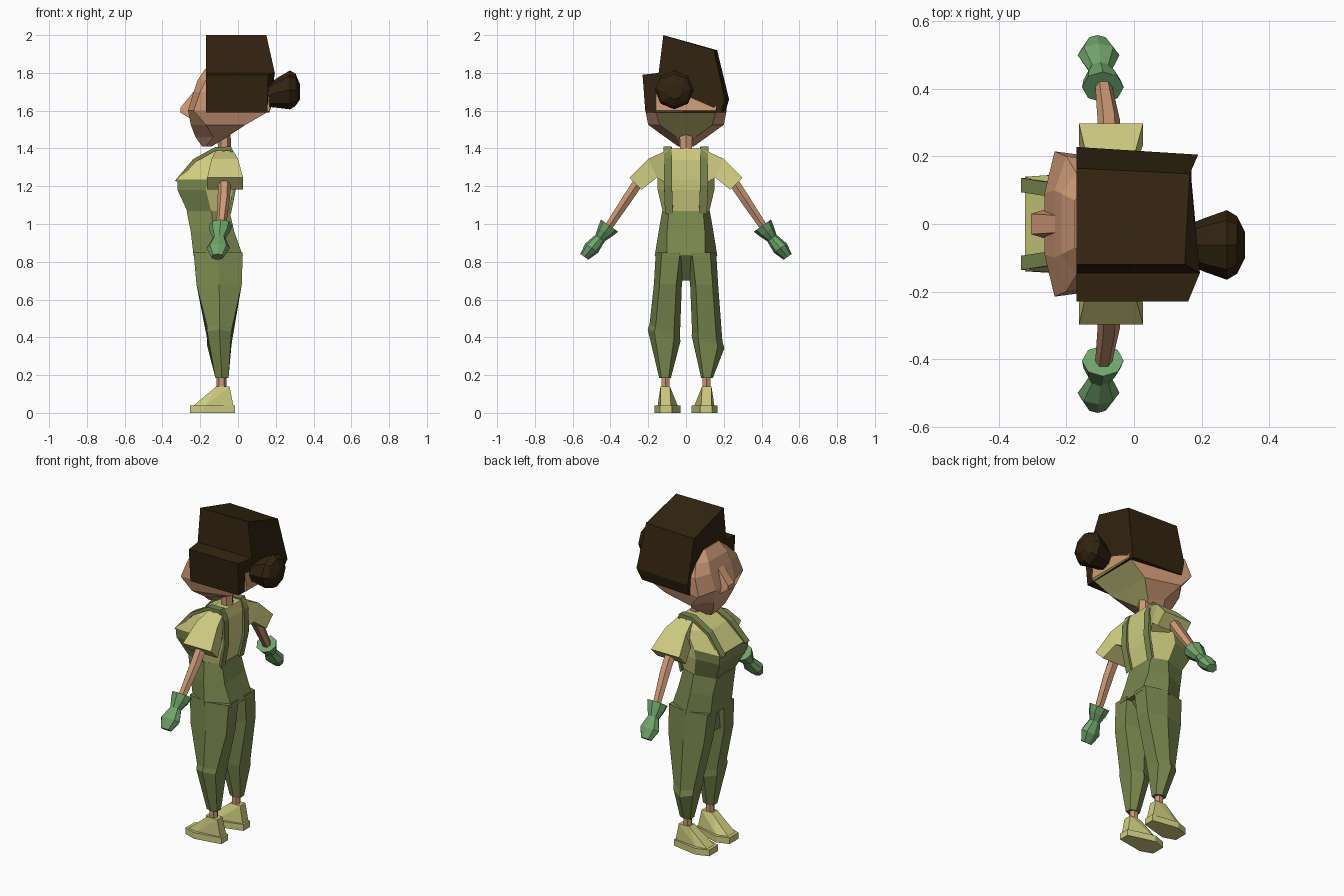
import bpy, bmesh, math
from mathutils import Vector

if "Cube" in bpy.data.objects:
    bpy.data.objects.remove(bpy.data.objects["Cube"])


def mat(name, r, g, b):
    def lin(c):
        c /= 255
        return c / 12.92 if c <= 0.04045 else ((c + 0.055) / 1.055) ** 2.4
    m = bpy.data.materials.new(name)
    m.diffuse_color = (lin(r), lin(g), lin(b), 1)
    m.use_nodes = True
    m.node_tree.nodes["Principled BSDF"].inputs["Base Color"].default_value = m.diffuse_color
    return m


SKIN = mat("skin", 205, 153, 118)
HAIR = mat("dark brown hair", 50, 35, 16)
SHIRT = mat("pale yellow cloth", 207, 204, 128)
GREEN = mat("olive green cloth", 122, 134, 78)
GLOVE = mat("glove green", 112, 163, 107)


def finish(name, bm, mats):
    bmesh.ops.recalc_face_normals(bm, faces=bm.faces[:])
    me = bpy.data.meshes.new(name)
    bm.to_mesh(me)
    bm.free()
    for m in mats:
        me.materials.append(m)
    ob = bpy.data.objects.new(name, me)
    bpy.context.collection.objects.link(ob)
    return ob


def loft(name, rings, *mats, rule=None):
    """Skin a list of point rings; rule(row, side) picks the material."""
    bm = bmesh.new()
    vs = [[bm.verts.new(p) for p in r] for r in rings]
    n = len(rings[0])
    for r in range(len(vs) - 1):
        for i in range(n):
            j = (i + 1) % n
            f = bm.faces.new((vs[r][i], vs[r][j], vs[r + 1][j], vs[r + 1][i]))
            if rule:
                f.material_index = rule(r, i)
    bm.faces.new(vs[0])
    bm.faces.new(vs[-1])
    return finish(name, bm, mats)


def hull(name, pts, m):
    bm = bmesh.new()
    for p in pts:
        bm.verts.new(p)
    res = bmesh.ops.convex_hull(bm, input=bm.verts[:])
    bmesh.ops.delete(bm, geom=[v for v in bm.verts if not v.link_faces], context='VERTS')
    return finish(name, bm, [m])


def ring6(z, xf, wf, xm, wm, xb, wb, yc=0, tilt=0):
    """Six-sided section: front edge, side corners, back edge (sides 2 = back, 5 = front)."""
    pts = [(xf, -wf), (xm, -wm), (xb, -wb), (xb, wb), (xm, wm), (xf, wf)]
    return [(x, yc + y, z - tilt * y) for x, y in pts]


def tube(name, rows, axis, m, n=6):
    """Rows of centre x, y, z and half sizes along x and across."""
    u = Vector((1, 0, 0))
    v = Vector(axis).normalized().cross(u)
    rings = []
    for x, y, z, ru, rv in rows:
        rings.append([Vector((x, y, z)) + u * ru * math.cos(k * math.tau / n)
                      + v * rv * math.sin(k * math.tau / n) for k in range(n)])
    return loft(name, rings, m)


# head, with a pale cloth patch under the back of the hair
head_rows = [
    (1.41, -.19, .03, -.17, .04, -.14, .03),
    (1.46, -.225, .06, -.13, .11, -.06, .05),
    (1.525, -.25, .09, -.17, .20, .04, .14),
    (1.60, -.265, .09, -.235, .215, .17, .16),
    (1.70, -.235, .10, -.20, .20, .16, .16),
    (1.76, -.215, .09, -.17, .15, .14, .14),
    (1.82, -.175, .07, -.15, .09, .10, .08)]
loft("head", [ring6(*r) for r in head_rows], SKIN, SHIRT,
     rule=lambda r, i: int(i == 2 and r in (1, 2)))
hull("nose", [(-.305, y, z) for y in (-.03, .03) for z in (1.59, 1.615)]
     + [(-.24, y * .05, 1.55) for y in (-1, 1)]
     + [(-.22, y * .025, 1.72) for y in (-1, 1)], SKIN)
tube("neck", [(-.07, 0, 1.36, .035, .035), (-.075, 0, 1.50, .035, .04)], (0, 0, 1), SKIN)

# hair block: lopsided side-to-side profile pulled from the hairline to the back
hair = [(-.215, 1.59, .155), (-.23, 1.79, .16), (-.145, 1.80, .195), (-.12, 2.0, .15),
        (.165, 1.92, .165), (.228, 1.66, .19), (.208, 1.59, .165)]
loft("hair", [[(-.17, y, z) for y, z, x in hair],
              [(x, y * (.9 if y > 0 else 1), z) for y, z, x in hair]], HAIR)

# bun: turned about the x axis
loft("hair_bun", [[(x, -.062 + r * math.cos(k * math.tau / 8), z + r * math.sin(k * math.tau / 8))
                   for k in range(8)]
                  for x, r, z in [(.16, .06, 1.68), (.21, .08, 1.695), (.275, .103, 1.71),
                                  (.305, .085, 1.71), (.328, .04, 1.70)]], HAIR)

# torso: shirt with the bib coloured on the lower front
torso_rows = [
    (1.06, -.265, .09, -.14, .122, -.05, .09),
    (1.18, -.32, .135, -.17, .15, -.025, .11),
    (1.235, -.322, .14, -.16, .15, -.02, .11),
    (1.34, -.22, .10, -.10, .14, -.02, .10),
    (1.40, -.115, .08, -.08, .11, -.035, .08)]
loft("shirt", [ring6(*r) for r in torso_rows], SHIRT, GREEN,
     rule=lambda r, i: int(r < 2 and i in (0, 4, 5)))

# trousers: hips, crotch and two legs whose knees lean the same way
hip_rows = [(1.07, -.272, .09, -.14, .126, -.045, .09),
            (.96, -.25, .10, -.13, .145, -.02, .10),
            (.83, -.235, .10, -.11, .166, .026, .10)]
loft("trouser_hips", [ring6(*r) for r in hip_rows], GREEN)
hull("trouser_crotch", [(x, y, z) for x in (-.2, -.1) for y in (-.05, .05) for z in (.70, .84)]
     + [(0, -.05, .84), (0, .05, .84)], GREEN)

strap_path = [(-.325, .115, 1.225), (-.232, .10, 1.335), (-.12, .095, 1.398), (-.04, .098, 1.400),
              (-.016, .095, 1.34), (-.016, .095, 1.20), (-.044, .09, 1.06)]

for s, side in ((1, "left"), (-1, "right")):
    leg = []
    knee = .375 if s > 0 else .41
    for z, y0, y1, xf, xb, t in [(.85, 0, .16, -.235, .025, 0), (.68, .022, .17, -.22, .02, 0),
                                 (knee + .03, .032, .193, -.163, -.03, .35),
                                 (knee, .03, .203, -.163, -.035, .38),
                                 (.185, .08, .142, -.12, -.05, 0)]:
        h = (y1 - y0) / 2
        leg.append(ring6(z, xf, h * .6, (xf + xb) / 2, h, xb, h * .6, s * (y0 + y1) / 2, t))
    loft(side + "_trouser_leg", leg, GREEN)

    # ankle and shoe
    tube(side + "_ankle", [(-.088, s * .108, .11, .026, .024), (-.088, s * .108, .24, .026, .024)],
         (0, 0, 1), SKIN)
    hull(side + "_shoe_upper",
         [(x, s * y, .14) for x in (-.115, -.045) for y in (.085, .135)]
         + [(-.24, s * .065, .035), (-.24, s * .135, .035), (-.17, s * .045, .04),
            (-.17, s * .15, .04), (-.025, s * .08, .04), (-.025, s * .135, .04)], SHIRT)
    hull(side + "_shoe_sole",
         [(x, s * y, z) for z in (0, .038) for x, y in
          ((-.255, .055), (-.255, .14), (-.18, .03), (-.18, .166),
           (-.016, .075), (-.016, .138))], SHIRT)

    # overall strap: ribbon over the shoulder
    rings = []
    for x, y, z in strap_path:
        d = Vector((x + .12, 0, z - 1.15)).normalized() * .01
        rings.append([(x - d.x, s * (y - .021), z - d.z), (x - d.x, s * (y + .021), z - d.z),
                      (x + d.x, s * (y + .021), z + d.z), (x + d.x, s * (y - .021), z + d.z)])
    loft(side + "_strap", rings, GREEN)

    # sleeve: flares outward (top y, z, then underside y, z, then x range)
    loft(side + "_sleeve",
         [[(x0, s * yt, zt), (x1, s * yt, zt), (x1, s * yb, zb), (x0, s * yb, zb)]
          for yt, zt, yb, zb, x0, x1 in [(.09, 1.395, .11, 1.22, -.115, -.03),
                                         (.20, 1.345, .155, 1.245, -.14, .0),
                                         (.298, 1.245, .235, 1.182, -.163, .027)]], SHIRT)

    # arm and glove
    down = (0, s * .58, -.81)
    tube(side + "_arm", [(-.07, s * .22, 1.27, .033, .032), (-.075, s * .31, 1.135, .033, .03),
                         (-.09, s * .41, .985, .025, .024)], down, SKIN)
    tube(side + "_glove", [(-.092, s * .405, .992, .062, .056), (-.095, s * .428, .960, .054, .045),
                           (-.10, s * .455, .925, .034, .030), (-.105, s * .500, .872, .062, .042),
                           (-.108, s * .538, .826, .034, .026)], down, GLOVE, 8)

# shift nothing: the model already stands on z = 0 and faces its drawn direction
